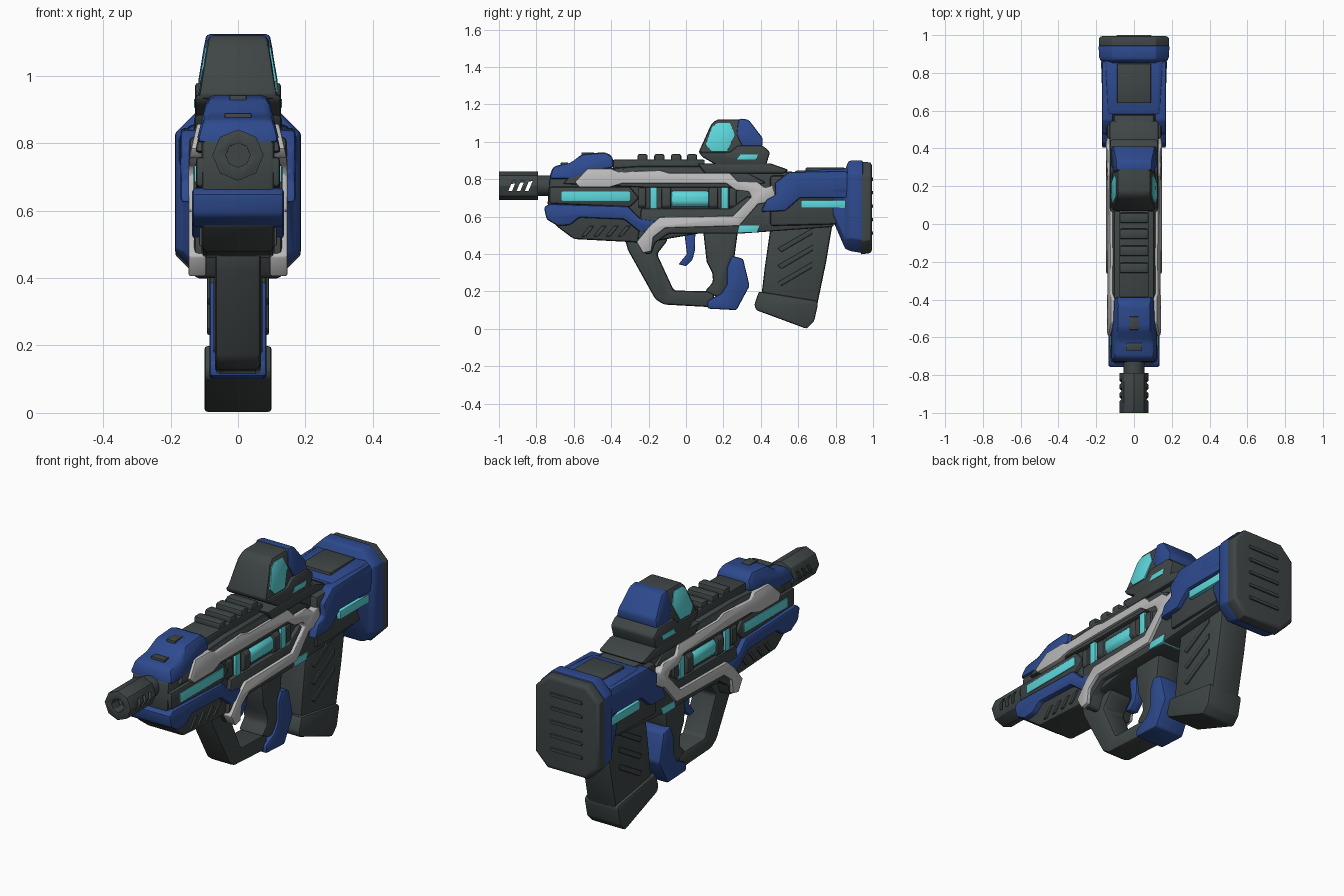
import bpy, bmesh, math
from mathutils import Matrix


def mat(name, r, g, b):
    m = bpy.data.materials.new(name)
    m.diffuse_color = (r, g, b, 1)
    return m


DARK = mat("dark_grey", .05, .06, .06)
BLUE = mat("blue", .027, .069, .275)
TRIM = mat("light_grey", .5, .49, .49)
CYAN = mat("cyan", .11, .68, .71)


def finish(name, bm, m, bevel=0.0, cutters=()):
    bmesh.ops.recalc_face_normals(bm, faces=bm.faces)
    me = bpy.data.meshes.new(name)
    bm.to_mesh(me)
    bm.free()
    me.materials.append(m)
    ob = bpy.data.objects.new(name, me)
    bpy.context.collection.objects.link(ob)
    bpy.ops.object.select_all(action='DESELECT')
    ob.select_set(True)
    bpy.context.view_layer.objects.active = ob
    for c in cutters:
        mod = ob.modifiers.new("cut", 'BOOLEAN')
        mod.operation = 'DIFFERENCE'
        mod.solver = 'EXACT'
        mod.object = c
        bpy.ops.object.modifier_apply(modifier=mod.name)
    if bevel:
        mod = ob.modifiers.new("bevel", 'BEVEL')
        mod.width = bevel
        mod.segments = 2
        mod.limit_method = 'ANGLE'
        mod.angle_limit = math.radians(25)
        bpy.ops.object.modifier_apply(modifier=mod.name)
    bpy.ops.object.shade_smooth_by_angle(angle=math.radians(35))
    return ob


def skin(bm, rings):
    # closed solid through matching rings of points
    vs = [[bm.verts.new(p) for p in r] for r in rings]
    n = len(vs[0])
    for a, b in zip(vs, vs[1:]):
        for i in range(n):
            bm.faces.new((a[i], a[(i + 1) % n], b[(i + 1) % n], b[i]))
    bm.faces.new(vs[0][::-1])
    bm.faces.new(vs[-1])


def prism(name, pts, m, half, bevel=.012, inner=None, taper=None):
    # side profile (y, z) spread across x; inner makes a left and right pair;
    # taper = (z0, half0, z1, half1)
    def w(z):
        if not taper:
            return half
        z0, h0, z1, h1 = taper
        t = min(max((z - z0) / (z1 - z0), 0), 1)
        return h0 + (h1 - h0) * t + half
    bm = bmesh.new()
    if inner is None:
        skin(bm, [[(-w(z), y, z) for y, z in pts], [(w(z), y, z) for y, z in pts]])
    else:
        for s in (-1, 1):
            skin(bm, [[(s * inner, y, z) for y, z in pts], [(s * w(z), y, z) for y, z in pts]])
    return finish(name, bm, m, bevel)


def box(name, y0, y1, z0, z1, m, half, bevel=.008, slant=0):
    return prism(name, [(y0, z0), (y1, z0), (y1 + slant, z1), (y0 + slant, z1)], m, half, bevel)


def loft(name, sections, m, bevel=.012):
    # chamfered rectangles along y: (y, half width, z0, z1, chamfer)
    bm = bmesh.new()
    skin(bm, [[(x, y, z) for x, z in (
        (-h + c, z0), (h - c, z0), (h, z0 + c), (h, z1 - c),
        (h - c, z1), (-h + c, z1), (-h, z1 - c), (-h, z0 + c))]
        for y, h, z0, z1, c in sections])
    return finish(name, bm, m, bevel)


def tube(name, y0, y1, z, r, m, sides=8, bevel=0.0, cutters=()):
    bm = bmesh.new()
    ring = [(math.sin(2 * math.pi * i / sides) * r, math.cos(2 * math.pi * i / sides) * r)
            for i in range(sides)]
    skin(bm, [[(x, y, z + dz) for x, dz in ring] for y in (y0, y1)])
    return finish(name, bm, m, bevel, cutters)


# muzzle with bore and slanted vents
bore = tube("bore_cutter", -1.1, -.82, .765, .036, DARK)
vents = [box("vent_cutter", y, y + .02, .737, .79, DARK, .2, 0, .022) for y in (-.95, -.906, -.862)]
tube("muzzle", -1, -.79, .765, .076, DARK, bevel=.008, cutters=[bore] + vents)
for c in [bore] + vents:
    bpy.data.objects.remove(c)
tube("barrel_neck", -.80, -.70, .765, .055, DARK, 12)

# receiver
prism("receiver_core", [(-.73, .81), (-.62, .845), (-.25, .87), (.10, .87), (.16, .845), (.58, .84),
                        (.58, .54), (.07, .51), (-.22, .46), (-.60, .48), (-.70, .555), (-.74, .67)],
      DARK, .108, .015)
prism("upper_band", [(-.66, .775), (-.6, .84), (-.2, .865), (.3, .85), (.43, .78), (.3, .755), (-.2, .755)],
      DARK, 0, taper=(.755, .132, .86, .108))
prism("lower_band", [(-.24, .645), (.24, .645), (.33, .71), (.40, .69), (.5, .62), (.79, .60),
                     (.79, .545), (.3, .51), (-.09, .51), (-.165, .46), (-.185, .40), (-.22, .40),
                     (-.26, .47)], DARK, .13)
prism("fore_side_block", [(-.73, .67), (-.73, .76), (-.3, .76), (-.25, .70), (-.3, .65)], DARK, .125)
box("fore_light", -.665, -.3, .684, .734, CYAN, .130, .002)
prism("lower_light", [(.285, .553), (.395, .553), (.38, .515), (.275, .515)], CYAN, .134, .002)
for i in range(4):
    box("chin_rib", -.56 + i * .065, -.535 + i * .065, .495, .55, DARK, .116, .005, .045)

# energy cell in the side window
loft("energy_cell", [(-.08, .127, .638, .752, .035), (.125, .127, .638, .752, .035)], CYAN, .012)
for y in (-.13, .12):
    loft("cell_collar", [(y, .132, .628, .762, .03), (y + .05, .132, .628, .762, .03)], DARK, .006)
for y in (-.192, .188):
    box("cell_light", y, y + .038, .635, .76, CYAN, .123, .003)
for y in (-.235, .25):
    loft("window_post", [(y - .02, .122, .64, .76, .02), (y + .02, .122, .64, .76, .02)], DARK, .006)

# pale side trim, leaning inward at the top
prism("side_trim", [(-.595, .785), (-.525, .857), (-.40, .857), (-.36, .838), (-.14, .848), (-.09, .833),
                    (.235, .833), (.275, .788), (.38, .788), (.42, .755), (.475, .77), (.475, .71),
                    (.435, .675), (.385, .667), (.285, .55), (-.11, .54), (-.175, .49), (-.185, .415),
                    (-.23, .405), (-.265, .465), (-.195, .55), (-.14, .598), (.25, .603), (.35, .705),
                    (.335, .733), (.265, .742), (.215, .778), (-.34, .778), (-.41, .757), (-.57, .757)],
      TRIM, 0, .006, inner=.095, taper=(.75, .147, .86, .122))

# front blue shells
prism("front_top_shell", [(-.735, .80), (-.71, .87), (-.62, .885), (-.555, .935), (-.43, .945),
                          (-.39, .92), (-.385, .86), (-.50, .845), (-.58, .80)],
      BLUE, 0, .02, taper=(.80, .125, .945, .088))
box("shell_inset", -.56, -.49, .90, .943, DARK, .025, .004)
box("shell_notch", -.67, -.63, .86, .89, DARK, .04, .004)
prism("front_bumper", [(-.76, .65), (-.73, .668), (-.31, .655), (-.245, .59), (-.165, .58),
                       (-.165, .525), (-.245, .515), (-.33, .585), (-.57, .595), (-.62, .555),
                       (-.685, .55), (-.745, .585)], BLUE, .136, .012)

# top rail
box("top_rail", -.39, .10, .85, .905, DARK, .078)
for y in (-.26, -.17, -.08, .005):
    box("rail_tooth", y, y + .055, .89, .935, DARK, .078, .012)

# sight
prism("sight_base", [(.06, .885), (.10, .83), (.52, .83), (.55, .85), (.45, .885)], DARK, .13)
prism("sight_lower", [(.07, .945), (.085, .92), (.18, .865), (.425, .865), (.45, .945), (.41, .98),
                      (.275, .98), (.235, .945)], DARK, .128, .012)
SIGHT = (.95, .118, 1.12, .088)
prism("sight_hood", [(.07, .93), (.07, .95), (.135, 1.095), (.165, 1.12), (.31, 1.12), (.39, 1.01), (.40, .93)],
      DARK, 0, .015, taper=SIGHT)
prism("sight_rear_shell", [(.275, 1.09), (.285, 1.125), (.335, 1.118), (.41, 1.02), (.41, .975),
                           (.30, .975), (.27, 1.04)], BLUE, .006, .01, taper=SIGHT)
prism("sight_lens", [(.105, .985), (.14, 1.08), (.165, 1.10), (.235, 1.10), (.262, 1.04), (.22, .95),
                     (.135, .95)], CYAN, .003, .001, taper=SIGHT)
prism("sight_light", [(.27, .905), (.29, .932), (.385, .932), (.375, .905)], CYAN, .130, .001)

# guard, grip and trigger
prism("hand_guard", [(-.33, .49), (-.31, .42), (-.165, .16), (-.12, .13), (.15, .115), (.15, .20),
                     (-.065, .205), (-.155, .40), (-.10, .47), (-.10, .54), (-.25, .54)], DARK, .068, .015)
prism("grip", [(.09, .54), (.28, .54), (.26, .39), (.235, .34), (.24, .24), (.19, .16), (.10, .2),
               (.145, .25), (.14, .30), (.11, .36)], DARK, .072, .015)
prism("grip_shell", [(.245, .39), (.305, .375), (.34, .23), (.27, .10), (.115, .108), (.115, .15),
                     (.19, .19), (.22, .24), (.22, .33)], BLUE, .085, .01)
prism("trigger", [(-.01, .52), (.05, .52), (.048, .42), (.035, .37), (0, .335), (-.04, .345), (.005, .40)],
      BLUE, .025, .006)

# magazine
prism("magazine", [(.46, .60), (.79, .60), (.75, .36), (.70, .12), (.40, .15), (.42, .32)], DARK, .085, .015)
prism("magazine_foot", [(.39, .20), (.70, .15), (.705, .13), (.685, .04), (.645, .0), (.375, .10), (.365, .13)],
      DARK, .10, .012)
for z in (.28, .37, .46):
    prism("magazine_rib", [(.49, z - .03), (.51, z - .05), (.68, z + .05), (.68, z + .08)], DARK, .092, .005)

# stock
prism("stock_core", [(.45, .82), (.85, .82), (.88, .56), (.45, .55)], DARK, .145, .015)
box("stock_light", .615, .855, .645, .688, CYAN, .165, .002)
prism("stock_cheek", [(.40, .625), (.43, .69), (.48, .715), (.475, .78), (.55, .838), (.86, .845), (.89, .70),
                      (.61, .70), (.53, .63)], BLUE, .170, .01, inner=.11)
loft("stock_top", [(.58, .165, .70, .845, .035), (.87, .175, .70, .857, .035)], BLUE)
box("stock_top_panel", .64, .85, .80, .862, DARK, .09, .006)
loft("stock_collar", [(.785, .150, .58, .83, .04), (.85, .163, .43, .85, .05), (.868, .178, .42, .895, .065),
                      (.885, .186, .415, .90, .07), (.945, .187, .405, .90, .07)], BLUE, .006)
loft("butt_pad", [(.935, .186, .398, .893, .07), (.985, .186, .405, .89, .07), (.994, .172, .42, .876, .065)],
     DARK, .004)
for i in range(5):
    z = .50 + i * .072
    loft("butt_rib", [(.985, .10, z, z + .025, .006), (1, .09, z + .004, z + .02, .004)], DARK, 0)
